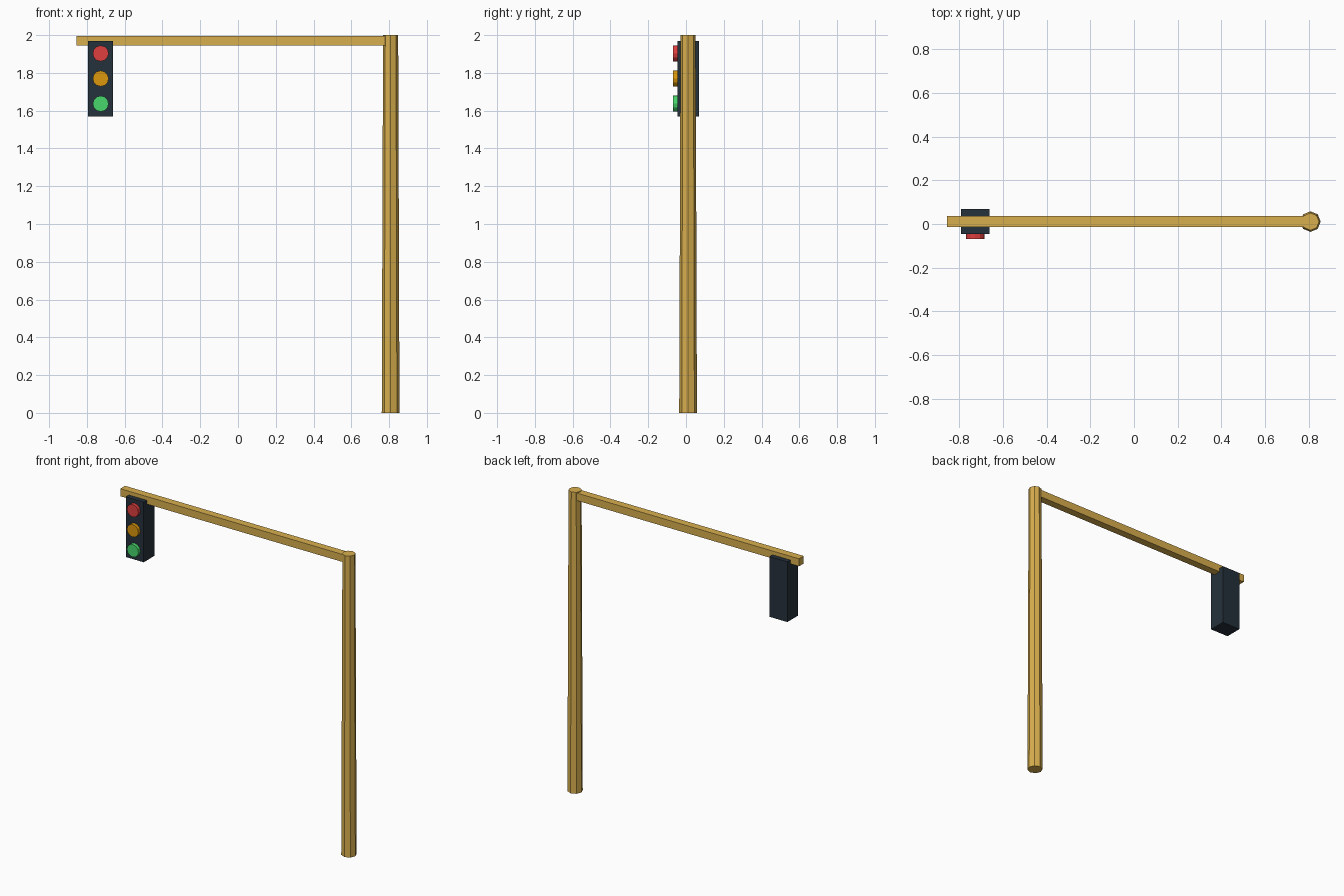
import bpy
from math import pi

cube = bpy.data.objects.get("Cube")
if cube:
    bpy.data.objects.remove(cube, do_unlink=True)


def material(name, rgb):
    """Flat material from an 8-bit display colour, stored as linear."""
    lin = [((c / 255 + 0.055) / 1.055) ** 2.4 for c in rgb]
    mat = bpy.data.materials.new(name)
    mat.use_nodes = True
    mat.diffuse_color = (*lin, 1)
    mat.node_tree.nodes["Principled BSDF"].inputs["Base Color"].default_value = (*lin, 1)
    return mat


def finish(name, mat):
    obj = bpy.context.object
    obj.name = obj.data.name = name
    obj.data.materials.append(mat)
    return obj


def box(name, mat, low, high):
    centre = [(a + b) / 2 for a, b in zip(low, high)]
    bpy.ops.mesh.primitive_cube_add(size=1, location=centre)
    obj = finish(name, mat)
    obj.scale = [b - a for a, b in zip(low, high)]
    bpy.ops.object.transform_apply(location=False, rotation=False, scale=True)
    return obj


tan = material("tan metal", (217, 175, 78))
dark = material("dark housing", (37, 49, 59))
lamps = {
    "red": material("red lamp", (223, 62, 62)),
    "amber": material("amber lamp", (219, 151, 12)),
    "green": material("green lamp", (72, 215, 108)),
}

MID_Y = 0.011
LAMP_X = -0.727

# Tapered eight-sided pole
bpy.ops.mesh.primitive_cone_add(vertices=8, radius1=0.047, radius2=0.04, depth=2,
                                location=(0.808, MID_Y, 1))
finish("pole", tan)

# Horizontal arm
box("arm", tan, (-0.856, MID_Y - 0.025, 1.945), (0.8, MID_Y + 0.025, 1.995))

# Signal housing hanging from the arm
box("signal_housing", dark, (LAMP_X - 0.066, MID_Y - 0.057, 1.57),
    (LAMP_X + 0.066, MID_Y + 0.057, 1.97))

# Three round lamps, top to bottom
for i, (colour, mat) in enumerate(lamps.items()):
    bpy.ops.mesh.primitive_cylinder_add(vertices=12, radius=0.042, depth=0.04,
                                        location=(LAMP_X, -0.048, 1.903 - 0.133 * i),
                                        rotation=(pi / 2, 0, 0))
    finish(colour + "_lamp", mat)
